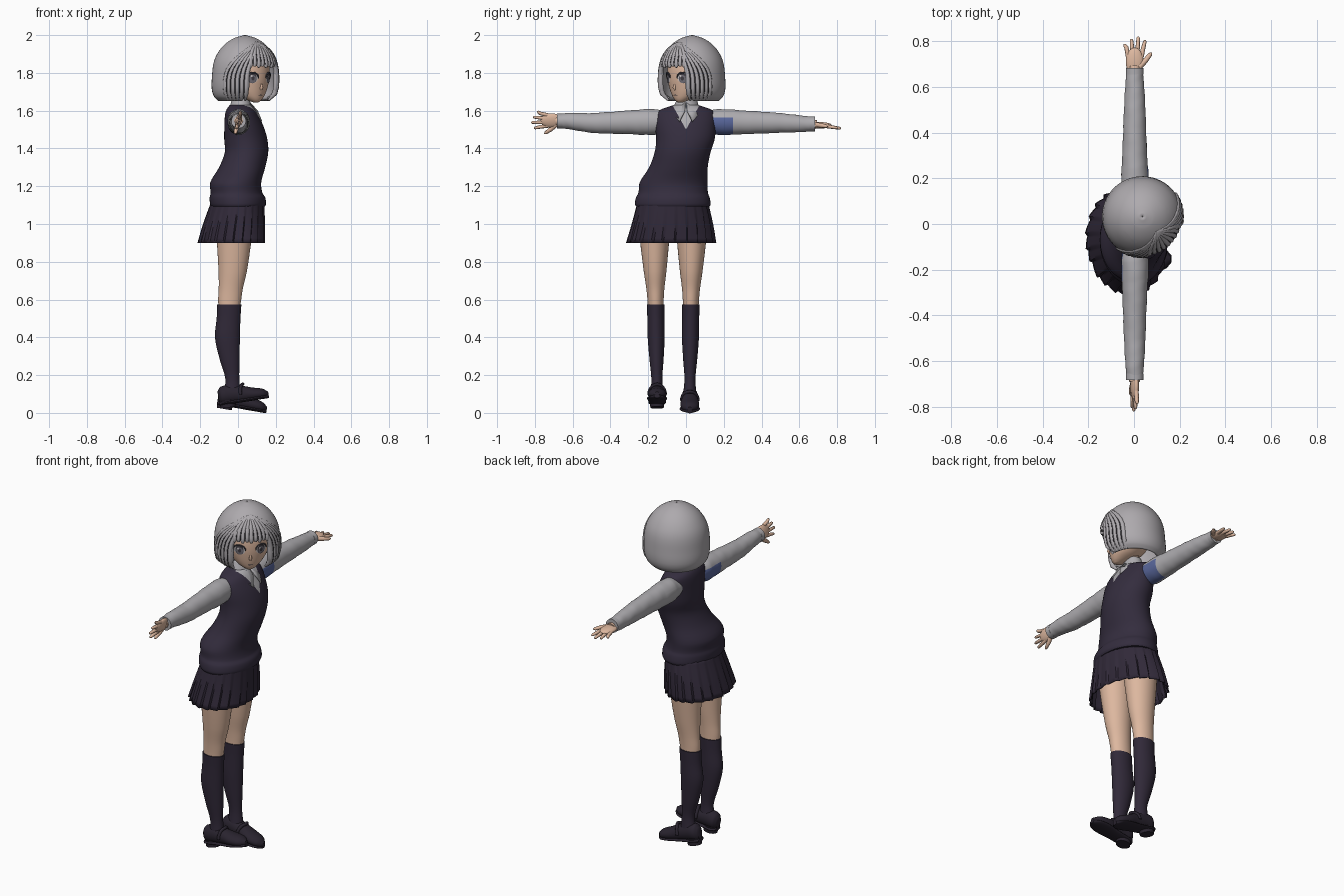
import bpy, bmesh
from math import sin, cos, pi, radians, sqrt
from mathutils import Matrix, Vector

if "Cube" in bpy.data.objects:
    bpy.data.objects.remove(bpy.data.objects["Cube"])


def material(name, *rgb):
    m = bpy.data.materials.new(name)
    m.use_nodes = True
    m.diffuse_color = (*rgb, 1)
    m.node_tree.nodes["Principled BSDF"].inputs["Base Color"].default_value = (*rgb, 1)
    return m


HAIR = material("silver hair", .42, .40, .42)
LINE = material("dark line", .05, .045, .055)
SKIN = material("skin", .73, .48, .35)
VEST = material("dark violet knit", .034, .026, .048)
SKIRT = material("dark plum cloth", .030, .022, .040)
SHOE = material("black leather", .022, .017, .028)
SHIRT = material("light grey shirt", .42, .41, .43)
BLUE = material("blue lining", .10, .135, .33)
IRIS = material("grey iris", .17, .16, .19)
WHITE = material("eye white", .62, .58, .58)


def finish(name, bm, mats, place=None):
    bmesh.ops.recalc_face_normals(bm, faces=bm.faces)
    me = bpy.data.meshes.new(name)
    bm.to_mesh(me)
    bm.free()
    me.shade_smooth()
    me.set_sharp_from_angle(angle=radians(42))
    for m in mats:
        me.materials.append(m)
    ob = bpy.data.objects.new(name, me)
    bpy.context.collection.objects.link(ob)
    if place:
        ob.matrix_world = place
    return ob


def at(st, s):
    """Smooth section (centre a, centre b, radius a, radius b) at position s."""
    n = len(st)
    i = max([k for k in range(n - 1) if st[k][0] <= s], default=0)
    h = st[i + 1][0] - st[i][0]
    t = (s - st[i][0]) / h

    def slope(k, c):
        lo, hi = st[max(k - 1, 0)], st[min(k + 1, n - 1)]
        return (hi[c] - lo[c]) / (hi[0] - lo[0]) * h
    return [(2*t**3 - 3*t*t + 1) * st[i][c] + (t**3 - 2*t*t + t) * slope(i, c)
            + (3*t*t - 2*t**3) * st[i + 1][c] + (t**3 - t*t) * slope(i + 1, c)
            for c in range(1, 5)]


def loft_bm(st, axis="z", seg=32, sub=4, caps=True, mod=None):
    bm = bmesh.new()
    rows = []
    ss = [p[0] + (q[0] - p[0]) * k / sub for p, q in zip(st, st[1:]) for k in range(sub)]
    for s in ss + [st[-1][0]]:
        a, b, ra, rb = at(st, s)
        ring = []
        for k in range(seg):
            w = 2 * pi * k / seg
            f = mod(w, s) if mod else 1
            u, v = a + max(ra, .002) * f * cos(w), b + max(rb, .002) * f * sin(w)
            ring.append(bm.verts.new({"z": (u, v, s), "y": (u, s, v), "x": (s, u, v)}[axis]))
        rows.append(ring)
    for r, q in zip(rows, rows[1:]):
        for k in range(seg):
            bm.faces.new((r[k], r[k - 1], q[k - 1], q[k]))
    if caps:
        bm.faces.new(rows[0])
        bm.faces.new(rows[-1])
    return bm


def loft(name, st, mat, place=None, **kw):
    return finish(name, loft_bm(st, **kw), [mat], place)


def cut(bm, co, no, test):
    faces = [f for f in bm.faces if test(f.calc_center_median())]
    geom = faces + list({e for f in faces for e in f.edges}) + list({v for f in faces for v in f.verts})
    bmesh.ops.bisect_plane(bm, geom=geom, plane_co=co, plane_no=no)


def strand(name, pts, radii, mat, place=None):
    cu = bpy.data.curves.new(name, "CURVE")
    cu.dimensions = "3D"
    cu.bevel_depth, cu.bevel_resolution, cu.use_fill_caps = 1, 2, True
    sp = cu.splines.new("POLY")
    sp.points.add(len(pts) - 1)
    for p, co, r in zip(sp.points, pts, radii):
        p.co, p.radius = (*co, 1), r
    cu.materials.append(mat)
    ob = bpy.data.objects.new(name, cu)
    bpy.context.collection.objects.link(ob)
    if place:
        ob.matrix_world = place
    return ob


def thicken(ob, t):
    mod = ob.modifiers.new("thickness", "SOLIDIFY")
    mod.thickness, mod.offset = t, -1


# Knit vest with a V neck showing the shirt
bm = loft_bm([(1.092, 0, -.07, .142, .195), (1.105, 0, -.07, .148, .20), (1.14, -.003, -.07, .147, .195),
              (1.165, -.008, -.068, .137, .184), (1.22, -.012, -.065, .135, .18), (1.3, .022, -.04, .122, .155),
              (1.38, .045, -.018, .115, .148), (1.45, .041, -.003, .114, .155), (1.52, .031, -.003, .103, .16),
              (1.575, .019, -.003, .088, .157), (1.605, .014, 0, .075, .135), (1.63, .012, 0, .056, .065)], seg=56)
for side in (1, -1):
    cut(bm, (0, 0, 1.5), (0, 1.8 * side, -1), lambda c: c.x > .02 and c.z > 1.45)
for f in bm.faces:
    c = f.calc_center_median()
    f.material_index = int(c.x > .03 and c.z > 1.5 + 1.8 * abs(c.y))
finish("vest", bm, [VEST, SHIRT])

# Shirt collar, its two wings and the neck
collar = loft("collar", [(1.605, .014, 0, .062, .072), (1.64, .014, .003, .052, .06), (1.672, .016, .008, .045, .05)],
              SHIRT, caps=False)
thicken(collar, .006)
for side, word in ((1, "left"), (-1, "right")):
    bm = bmesh.new()
    wing = [(.064, .004, 1.645), (.04, .06, 1.625), (.085, .075, 1.59), (.128, .036, 1.545), (.105, .008, 1.60)]
    bm.faces.new([bm.verts.new((x, y * side, z)) for x, y, z in wing])
    thicken(finish(word + "_collar_wing", bm, [SHIRT]), .007)
loft("neck", [(1.58, .012, 0, .042, .042), (1.65, .022, .01, .037, .037), (1.75, .035, .025, .04, .04)], SKIN)
loft("collar_lining", [(1.6, .014, 0, .066, .076), (1.625, .014, 0, .06, .07)], BLUE, caps=False)

# Pleated skirt
skirt = loft("skirt", [(.9, -.035, -.005, .172, .232), (1.0, -.02, 0, .16, .212), (1.13, 0, 0, .136, .184)], SKIRT,
             Matrix.Translation((0, -.07, 0)) @ Matrix.Rotation(radians(9), 4, "Z"), seg=132, caps=False,
             mod=lambda a, s: 1 + (.01 + .28 * (1.13 - s)) * ((a * 22 / (2 * pi)) % 1 - .4))
thicken(skirt, .005)

# Legs, socks and shoes
for word, top, low, foot_x, foot_z, pitch in (("right", -.167, -.153, -.03, .05, -9), ("left", .03, .02, -.045, .034, 10)):
    def leg(rows):
        return [(z, x, low + (top - low) * (z - .1) / .85, rx, ry) for z, x, rx, ry in rows]
    loft(word + "_leg", leg([(.55, -.047, .056, .041), (.6, -.044, .061, .043), (.66, -.038, .064, .048),
                             (.75, -.028, .075, .06), (.92, -.02, .092, .078), (1.02, -.015, .098, .085)]), SKIN)
    loft(word + "_sock", leg([(.1, -.03, .045, .035), (.18, -.03, .037, .029), (.28, -.044, .052, .037),
                              (.4, -.056, .066, .045), (.5, -.05, .063, .045), (.575, -.046, .064, .047)]), SKIRT)
    place = Matrix.Translation((foot_x, low, foot_z)) @ Matrix.Rotation(radians(pitch), 4, "Y")
    shape = [(-.068, .045, .02, .03), (-.05, .05, .039, .046), (0, .05, .042, .05), (.06, .042, .044, .044),
             (.12, .032, .05, .034), (.17, .026, .04, .026), (.197, .02, .012, .012)]
    loft(word + "_shoe", [(s, 0, z, ry, rz) for s, z, ry, rz in shape], SHOE, place, axis="x", seg=24)
    loft(word + "_sole", [(s, 0, .008, ry + .004, .01) for s, z, ry, rz in shape], SHOE, place, axis="x", seg=24)
    loft(word + "_heel", [(-.018, -.025, 0, .04, .036), (.02, -.025, 0, .042, .038)], SHOE, place, seg=20)
    strand(word + "_strap", [(.07 - .02 * abs(cos(w)), .044 * cos(w), .04 + .052 * sin(w))
                             for w in [pi * k / 10 for k in range(11)]], [.009] * 11, SHOE, place)

# Sleeves with blue underarm, cuffs and hands
for word, side, z_end in (("left", 1, 1.53), ("right", -1, 1.545)):
    rows = [(.1, .004, 1.54, .052, .055), (.17, .004, 1.54, .06, .068), (.33, .003, 1.538, .053, .061),
            (.5, .003, 1.535, .047, .052), (.62, .003, z_end, .040, .043), (.675, .003, z_end, .036, .037)]
    st = sorted((s * side, *r) for s, *r in rows)
    bm = loft_bm(st, axis="y", seg=36, sub=7,
                 mod=lambda a, s: 1 + .022 * sin(s * 75 + 2 * sin(a)) * sin(a * 2 + s * 20))
    cut(bm, (0, .25 * side, 0), (0, 1, 0), lambda c: True)
    cut(bm, (0, 0, 1.565), (0, 0, 1), lambda c: abs(c.y) < .25)
    for f in bm.faces:
        c = f.calc_center_median()
        f.material_index = int(abs(c.y) < .25 and c.z < 1.565 and c.x * side > -.01)
    finish(word + "_sleeve", bm, [SHIRT, BLUE])
    loft(word + "_cuff", sorted((s * side, .003, z_end, .039, .039) for s in (.655, .672, .682)), SHIRT, axis="y")
    u = Vector((1, 0, 0)) if side > 0 else Vector((-.25, 0, -.97))
    out = Vector((0, side, 0))
    wrist = Vector((.003, .66 * side, z_end))
    flat = u.cross(out).normalized()
    drop = Vector((0, 0, -.015)) if side > 0 else Vector((0, 0, .005))

    def spot(across, along):
        return wrist + u * across + out * along + drop * (along / .1)
    bm = bmesh.new()
    bmesh.ops.create_uvsphere(bm, u_segments=20, v_segments=12, radius=1)
    frame = Matrix((u * .039, out * .062, flat * .017)).transposed().to_4x4()
    finish(word + "_palm", bm, [SKIN], Matrix.Translation(spot(0, .05)) @ frame)
    strand(word + "_wrist", [spot(0, -.03), spot(0, .03)], [.025, .024], SKIN)
    for k, reach in enumerate((.128, .150, .160, .145)):
        a = -.028 + .019 * k
        strand(f"{word}_finger_{k + 1}", [spot(a, .07), spot(a * 1.3, .112), spot(a * 1.55, reach - .006),
                                          spot(a * 1.6, reach)], [.0105, .0095, .0075, .003], SKIN)
    strand(word + "_thumb", [spot(.018, .025), spot(.047, .055), spot(.068, .082), spot(.074, .09)],
           [.013, .012, .009, .003], SKIN)

# Head, turned toward the right side
HEAD = Matrix.Translation((.037, .032, 0)) @ Matrix.Rotation(radians(43), 4, "Z")
FACE = [(1.643, 0, -.085, .012, .012), (1.655, 0, -.074, .036, .035), (1.68, 0, -.05, .07, .068),
        (1.72, 0, -.03, .1, .096), (1.77, 0, -.02, .118, .112), (1.83, 0, -.01, .125, .12),
        (1.9, 0, 0, .11, .11), (1.96, 0, 0, .05, .05)]
loft("face", FACE, SKIN, HEAD, seg=48)


def face_point(x, z, lift):
    a, b, ra, rb = at(FACE, z)
    return (x, b - rb * sqrt(max(0, 1 - (x / ra) ** 2)) - lift, z)


def face_patch(name, x, z, w, h, lift, mat):
    bm = bmesh.new()
    mid = bm.verts.new(face_point(x, z, lift))
    rings = [[bm.verts.new(face_point(x + w * r * cos(2 * pi * k / 20), z + h * r * sin(2 * pi * k / 20), lift))
              for k in range(20)] for r in (.5, 1)]
    for k in range(20):
        bm.faces.new((mid, rings[0][k - 1], rings[0][k]))
        bm.faces.new((rings[0][k - 1], rings[1][k - 1], rings[1][k], rings[0][k]))
    finish(name, bm, [mat], HEAD)


for side, word in ((1, "left"), (-1, "right")):
    x = .058 * side
    face_patch(word + "_eye_white", x, 1.772, .029, .027, .003, WHITE)
    face_patch(word + "_iris_rim", x, 1.772, .021, .027, .0045, LINE)
    face_patch(word + "_iris", x, 1.768, .017, .021, .006, IRIS)
    face_patch(word + "_pupil", x, 1.771, .008, .011, .0075, LINE)
    face_patch(word + "_glint", x - .008, 1.783, .005, .006, .009, WHITE)
    lash = [face_point(x + .031 * cos(w), 1.772 + .03 * sin(w), .005) for w in [pi * k / 8 for k in range(9)]]
    strand(word + "_lash", lash, [.002] + [.004] * 7 + [.002], LINE, HEAD)
face_patch("mouth", 0, 1.682, .016, .0025, .003, LINE)
strand("nose", [face_point(0, 1.745, -.004), face_point(0, 1.722, .003), face_point(0, 1.71, -.002)],
       [.004, .009, .005], SKIN, HEAD)

# Bob haircut shell, open in front of the face
BOB = [(1.652, 0, .01, .135, .135), (1.675, 0, .006, .16, .16), (1.715, 0, .003, .174, .174), (1.78, 0, 0, .176, .174),
       (1.85, 0, 0, .168, .166), (1.9, 0, 0, .148, .147), (1.95, 0, 0, .109, .108), (1.985, 0, 0, .055, .055),
       (2.0, 0, 0, .004, .004)]
bm = loft_bm(BOB, seg=56, caps=False)
for side in (1, -1):
    cut(bm, (.1 * side, 0, 0), (1, 0, 0), lambda c: c.y < 0)
cut(bm, (0, 0, 1.845), (0, 0, 1), lambda c: c.y < 0 and abs(c.x) < .12)
gap = [f for f in bm.faces for c in [f.calc_center_median()] if c.y < 0 and abs(c.x) < .1 and c.z < 1.845]
bmesh.ops.delete(bm, geom=gap, context="FACES")
thicken(finish("hair_bob", bm, [HAIR], HEAD), .02)


# Fringe and side locks fanning from the parting, with dark gaps between them
def lock(name, angle, z_end, r, lift, mat):
    pts, radii = [], []
    for k in range(13):
        t = k / 12
        z = 1.962 - (1.962 - z_end) * t ** 1.4
        a, b, ra, rb = at(BOB, z)
        w = radians(angle) * sin(min(1, t * 1.3) * pi / 2)
        pts.append((a + (ra + lift) * sin(w), b - (rb + lift) * cos(w), z))
        radii.append(r * (.35 + .65 * sin(min(1, t * 1.6) * pi / 2)) * (.45 if k == 12 else 1))
    strand(name, pts, radii, mat, HEAD)


for k in range(21):
    angle = -80 + 8 * k
    fringe = abs(angle) < 36
    lock(f"hair_lock_{k + 1}", angle, 1.828 + .006 * (k % 2) if fringe else 1.655, .0135, -.006, HAIR)
    if k < 20:
        lock(f"hair_gap_{k + 1}", angle + 4, 1.845 if abs(angle + 4) < 38 else 1.665, .0028, .002, LINE)
